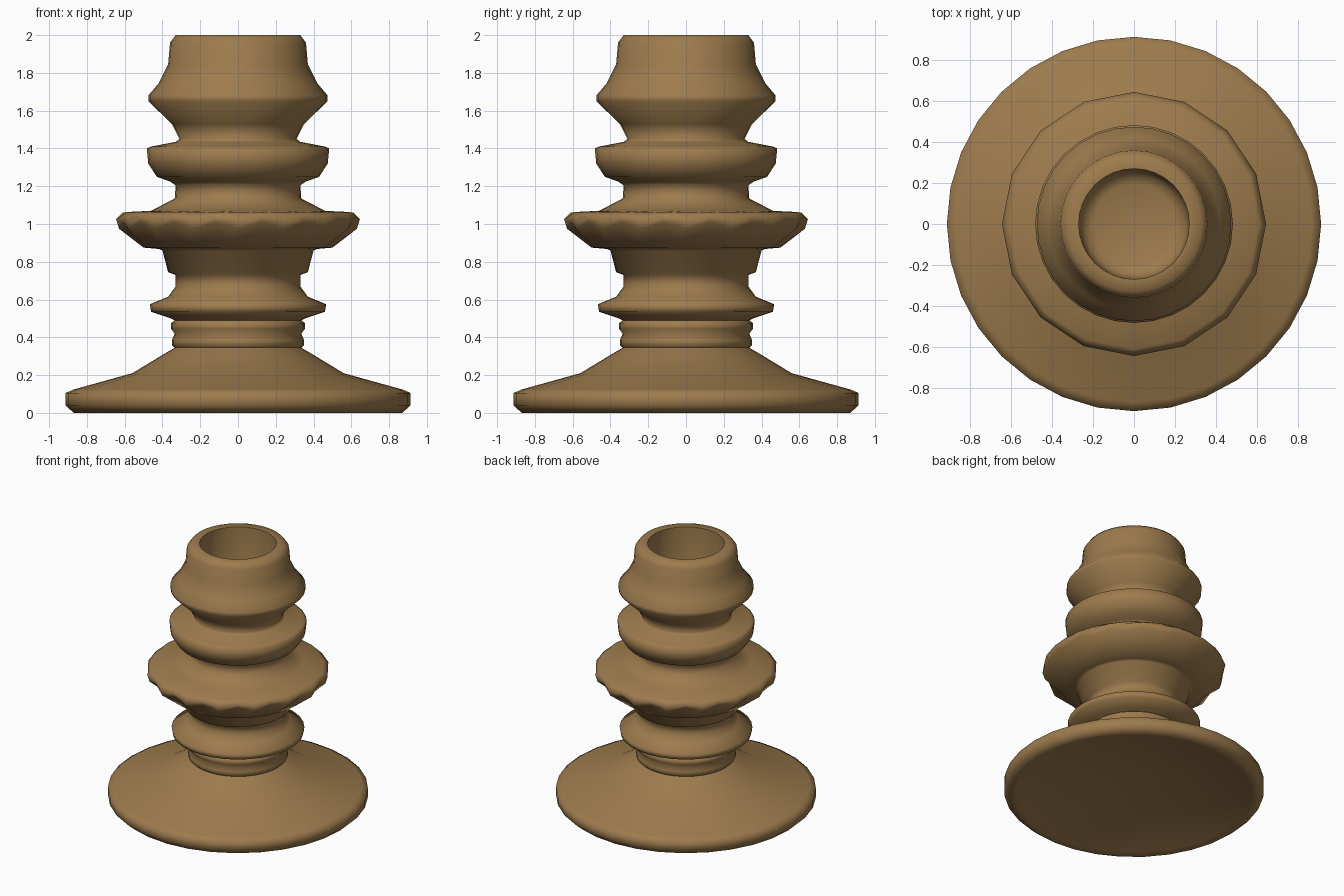
import bpy
import bmesh
from math import cos, sin, pi, radians

cube = bpy.data.objects.get("Cube")
if cube:
    bpy.data.objects.remove(cube, do_unlink=True)

SIDES = 32

# One warm wood colour
wood = bpy.data.materials.new("warm_brown")
wood.use_nodes = True
colour = (0.34, 0.2, 0.075, 1)
wood.diffuse_color = colour
bsdf = wood.node_tree.nodes["Principled BSDF"]
bsdf.inputs["Base Color"].default_value = colour
bsdf.inputs["Roughness"].default_value = 0.7

# Turned profile (radius, height), grouped from the hollow underside upwards
underside = [(0, 0.21), (0.83, 0.01)]
foot = [(0.87, 0), (0.914, 0.04), (0.914, 0.105), (0.87, 0.124),
        (0.56, 0.21), (0.4, 0.307), (0.335, 0.345)]
beads = [(0.35, 0.36), (0.35, 0.385), (0.335, 0.42),
         (0.355, 0.445), (0.355, 0.475), (0.335, 0.49)]
lower_collar = [(0.36, 0.502), (0.46, 0.535), (0.467, 0.575), (0.37, 0.615),
                (0.33, 0.67), (0.33, 0.73), (0.37, 0.745), (0.4, 0.86)]
drip_underside = [(0.42, 0.868), (0.5, 0.875)]
drip_rim = [(0.63, 0.975), (0.645, 1.025), (0.61, 1.06)]
upper_collar = [(0.46, 1.07), (0.335, 1.135), (0.33, 1.205), (0.36, 1.225),
                (0.43, 1.25), (0.475, 1.32), (0.483, 1.4), (0.46, 1.41),
                (0.33, 1.435)]
cup = [(0.31, 1.45), (0.35, 1.53), (0.475, 1.65), (0.475, 1.68),
       (0.42, 1.745), (0.37, 1.845), (0.36, 1.96), (0.33, 2)]
socket = [(0.27, 2), (0.265, 1.57), (0.245, 1.52), (0.2, 1.5), (0, 1.5)]

profile = (underside + foot + beads + lower_collar + drip_underside + drip_rim
           + upper_collar + cup + socket)


def turn(name, points, fluted):
    """Revolve a profile; every second vertex of the fluted rings is lifted."""
    bm = bmesh.new()
    rings = []
    for r, z in points:
        ring = []
        for i in range(SIDES):
            a = 2 * pi * i / SIDES
            rr, zz = r, z
            if (r, z) in fluted and i % 2:
                rr, zz = r * cos(pi / 16), z + (1.07 - z) * 0.35
            ring.append(bm.verts.new((rr * cos(a), rr * sin(a), zz)))
        rings.append(ring)
    for low, high in zip(rings, rings[1:]):
        for i in range(SIDES):
            j = (i + 1) % SIDES
            bm.faces.new((low[i], low[j], high[j], high[i]))
    # Merge the end rings into single points on the axis
    bmesh.ops.remove_doubles(bm, verts=bm.verts, dist=0.0001)
    bmesh.ops.recalc_face_normals(bm, faces=bm.faces)
    mesh = bpy.data.meshes.new(name)
    bm.to_mesh(mesh)
    bm.free()
    obj = bpy.data.objects.new(name, mesh)
    bpy.context.collection.objects.link(obj)
    mesh.materials.append(wood)
    return obj


candlestick = turn("turned_candlestick", profile, drip_rim)
bpy.ops.object.select_all(action="DESELECT")
candlestick.select_set(True)
bpy.context.view_layer.objects.active = candlestick
bpy.ops.object.shade_smooth_by_angle(angle=radians(86))
